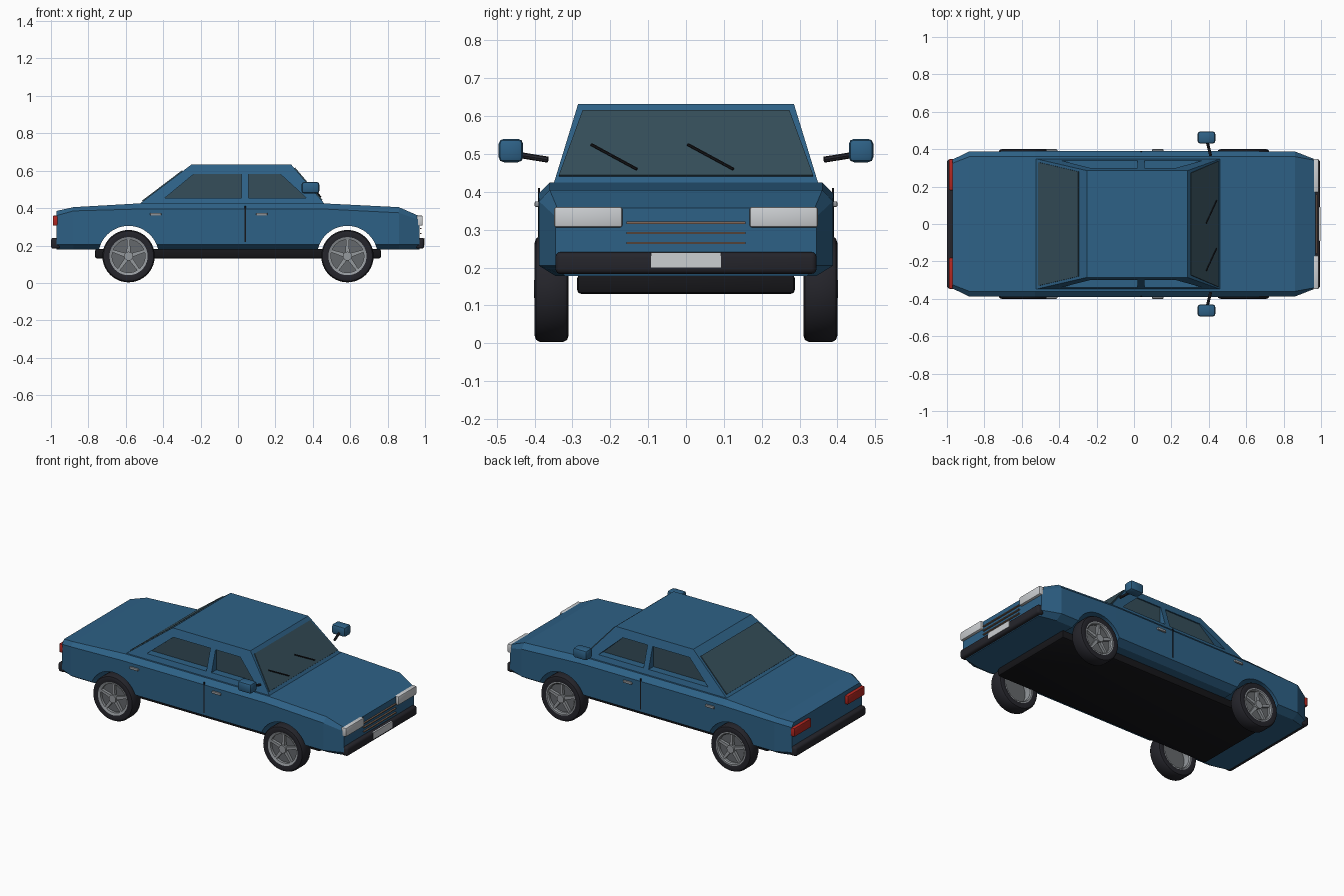
import bpy, bmesh, math
from mathutils import Vector, Matrix

if "Cube" in bpy.data.objects:
    bpy.data.objects.remove(bpy.data.objects["Cube"])


def material(name, r, g, b):
    m = bpy.data.materials.new(name)
    m.use_nodes = True
    m.diffuse_color = (r, g, b, 1)
    m.node_tree.nodes["Principled BSDF"].inputs["Base Color"].default_value = (r, g, b, 1)
    return m


BLUE = material("body blue", 0.027, 0.12, 0.24)
GLASS = material("dark glass", 0.035, 0.075, 0.1)
RUBBER = material("rubber", 0.018, 0.018, 0.024)
BLACK = material("black", 0.008, 0.008, 0.01)
LAMP = material("lamp white", 0.6, 0.62, 0.64)
RED = material("tail red", 0.45, 0.02, 0.015)
METAL = material("wheel metal", 0.3, 0.32, 0.34)
DARK_METAL = material("dark metal", 0.13, 0.14, 0.15)
BRONZE = material("grille bronze", 0.22, 0.14, 0.1)


def finish(name, bm, mat, smooth=False):
    bmesh.ops.recalc_face_normals(bm, faces=bm.faces)
    me = bpy.data.meshes.new(name)
    bm.to_mesh(me)
    bm.free()
    me.materials.append(mat)
    ob = bpy.data.objects.new(name, me)
    bpy.context.collection.objects.link(ob)
    if smooth:
        bpy.ops.object.select_all(action="DESELECT")
        ob.select_set(True)
        bpy.context.view_layer.objects.active = ob
        bpy.ops.object.shade_smooth_by_angle(angle=math.radians(35))
    return ob


def loft(name, rings, mat):
    """Join equal closed rings of points and cap both ends."""
    bm = bmesh.new()
    loops = [[bm.verts.new(p) for p in ring] for ring in rings]
    n = len(loops[0])
    for a, b in zip(loops, loops[1:]):
        for i in range(n):
            j = (i + 1) % n
            bm.faces.new((a[i], a[j], b[j], b[i]))
    bm.faces.new(loops[0])
    bm.faces.new(loops[-1])
    return finish(name, bm, mat)


def prism(name, pts, offset, mat):
    pts = [Vector(p) for p in pts]
    return loft(name, [pts, [p + Vector(offset) for p in pts]], mat)


def box(name, lo, hi, mat, bevel=0.0, segments=2):
    lo, hi = Vector(lo), Vector(hi)
    bm = bmesh.new()
    bmesh.ops.create_cube(bm, size=1, matrix=Matrix.Translation((lo + hi) / 2)
                          @ Matrix.Diagonal((*(abs(c) for c in hi - lo), 1)))
    if bevel:
        bmesh.ops.bevel(bm, geom=bm.edges[:], offset=bevel, segments=segments,
                        profile=0.5, affect="EDGES")
    return finish(name, bm, mat, bevel > 0)


def rod(name, a, b, radius, mat, sides=8):
    a, b = Vector(a), Vector(b)
    bm = bmesh.new()
    turn = (b - a).to_track_quat("Z", "Y").to_matrix().to_4x4()
    bmesh.ops.create_cone(bm, cap_ends=True, segments=sides, radius1=radius, radius2=radius,
                          depth=(b - a).length, matrix=Matrix.Translation((a + b) / 2) @ turn)
    return finish(name, bm, mat, True)


def lathe(name, profile, centre, mat, steps=40):
    """Spin a closed (radius, y) profile about the axle."""
    bm = bmesh.new()
    vs = [bm.verts.new((r, y, 0)) for r, y in profile]
    es = [bm.edges.new((vs[i - 1], vs[i])) for i in range(len(vs))]
    bmesh.ops.spin(bm, geom=vs + es, cent=(0, 0, 0), axis=(0, 1, 0),
                   angle=math.tau, steps=steps, use_duplicate=False)
    bmesh.ops.remove_doubles(bm, verts=bm.verts, dist=1e-5)
    bmesh.ops.translate(bm, verts=bm.verts, vec=centre)
    return finish(name, bm, mat, True)


def cut(target, cutter):
    mod = target.modifiers.new("cut", "BOOLEAN")
    mod.operation, mod.solver, mod.object = "DIFFERENCE", "EXACT", cutter
    bpy.context.view_layer.objects.active = target
    bpy.ops.object.modifier_apply(modifier=mod.name)
    bpy.data.objects.remove(cutter)


# Lower body: x, sill half width, side half width, deck half width, shoulder z, deck z
stations = [(-0.97, 0.32, 0.345, 0.325, 0.36, 0.385),
            (-0.88, 0.345, 0.388, 0.36, 0.385, 0.405),
            (-0.53, 0.345, 0.39, 0.36, 0.395, 0.425),
            (0.46, 0.345, 0.39, 0.36, 0.395, 0.425),
            (0.86, 0.345, 0.388, 0.36, 0.375, 0.405),
            (0.97, 0.32, 0.345, 0.34, 0.335, 0.357)]
rings = []
for x, sill, side, deck, zs, zt in stations:
    half = [(sill, 0.178), (side, 0.205), (side, zs), (deck, zt)]
    rings.append([(x, y, z) for y, z in half] + [(x, -y, z) for y, z in reversed(half)])
body = loft("body", rings, BLUE)
AXLES, AXLE_Z = (-0.585, 0.585), 0.143
for x in AXLES:
    cut(body, rod("arch_cutter", (x, -0.5, AXLE_Z), (x, 0.5, AXLE_Z), 0.162, BLUE, 48))

# Cabin with recessed side windows
cabin = loft("cabin", [[(-0.53, -0.35, 0.42), (0.465, -0.35, 0.42), (0.465, 0.35, 0.42), (-0.53, 0.35, 0.42)],
                       [(-0.25, -0.285, 0.632), (0.285, -0.285, 0.632),
                        (0.285, 0.285, 0.632), (-0.25, 0.285, 0.632)]], BLUE)
windows = {"rear_side_window": [(-0.39, 0.455), (0.02, 0.455), (0.02, 0.583), (-0.235, 0.583)],
           "front_side_window": [(0.055, 0.455), (0.365, 0.455), (0.225, 0.583), (0.055, 0.583)]}
for s in (-1, 1):
    for name, pts in windows.items():
        outline = [(x, s * 0.289, z) for x, z in pts]
        cut(cabin, prism("window_cutter", outline, (0, s * 0.2, 0), BLUE))
        prism(name, outline, (0, s * 0.003, 0), GLASS)


# Windscreen and rear window lie on the sloping cabin ends
def slope_pane(name, base_x, top_x, z0, z1, y0, y1):
    def at(z):
        return base_x + (top_x - base_x) * (z - 0.42) / 0.212
    d = math.copysign(0.004, base_x)
    prism(name, [(at(z0), -y0, z0), (at(z0), y0, z0), (at(z1), y1, z1), (at(z1), -y1, z1)],
          (d, 0, 0.004), GLASS)


slope_pane("windscreen", 0.465, 0.285, 0.44, 0.612, 0.336, 0.273)
slope_pane("rear_window", -0.53, -0.25, 0.436, 0.598, 0.33, 0.28)
for y in (-0.13, 0.125):
    rod("wiper", (0.442, y, 0.46), (0.387, y - 0.12, 0.525), 0.004, BLACK, 6)

# Underbody and bumpers
box("underbody", (-0.765, -0.288, 0.13), (0.765, 0.288, 0.182), BLACK, 0.012)
for name, x0, x1 in (("front_bumper", 0.95, 0.995), ("rear_bumper", -1.0, -0.95)):
    box(name, (x0, -0.345, 0.183), (x1, 0.345, 0.241), RUBBER, 0.014, 3)
box("number_plate", (0.99, -0.092, 0.2), (0.998, 0.092, 0.24), LAMP)

# Grille bars
for z in (0.265, 0.291, 0.318):
    box("grille_bar", (0.972, -0.157, z - 0.003), (0.982, 0.157, z + 0.003), BRONZE)

for s in (-1, 1):
    # Lamps
    box("headlight", (0.955, s * 0.168, 0.306), (0.987, s * 0.348, 0.36), LAMP, 0.006)
    box("tail_light", (-0.99, s * 0.18, 0.306), (-0.96, s * 0.347, 0.36), RED, 0.006)
    # Doors
    box("door_seam", (0.036, s * 0.385, 0.22), (0.043, s * 0.3915, 0.41), BLACK)
    for x in (-0.44, 0.127):
        box("door_handle", (x - 0.03, s * 0.385, 0.36), (x + 0.03, s * 0.4, 0.375), METAL, 0.004)
    # Door mirrors
    rod("mirror_stalk", (0.41, s * 0.365, 0.485), (0.39, s * 0.445, 0.498), 0.008, RUBBER)
    box("mirror", (0.34, s * 0.43, 0.478), (0.435, s * 0.495, 0.54), BLUE, 0.014)

# Wheels
tyre = [(0.1, -0.04), (0.122, -0.045), (0.134, -0.041), (0.14, -0.03),
        (0.14, 0.03), (0.134, 0.041), (0.122, 0.045), (0.1, 0.04)]
rim = [(0.088, -0.036), (0.102, -0.041), (0.102, 0.041), (0.094, 0.041), (0.088, 0.034)]
for x in AXLES:
    for s in (-1, 1):
        c = Vector((x, s * 0.355, AXLE_Z))

        def out(d):
            return c + Vector((0, s * d, 0))
        lathe("tyre", tyre, c, RUBBER)
        lathe("rim", rim, c, METAL)
        rod("wheel_disc", out(0.008), out(0.02), 0.09, DARK_METAL, 40)
        rod("wheel_hub", out(0.01), out(0.046), 0.024, METAL, 20)
        for k in range(5):
            a = k * math.tau / 5
            radial = Vector((math.sin(a), 0, math.cos(a)))
            across = Vector((math.cos(a), 0, -math.sin(a)))
            p = out(0.018)
            prism("wheel_spoke", [p + radial * r + across * w for r, w in
                                  ((0.015, -0.011), (0.015, 0.011), (0.092, 0.007), (0.092, -0.007))],
                  (0, s * 0.018, 0), METAL)
